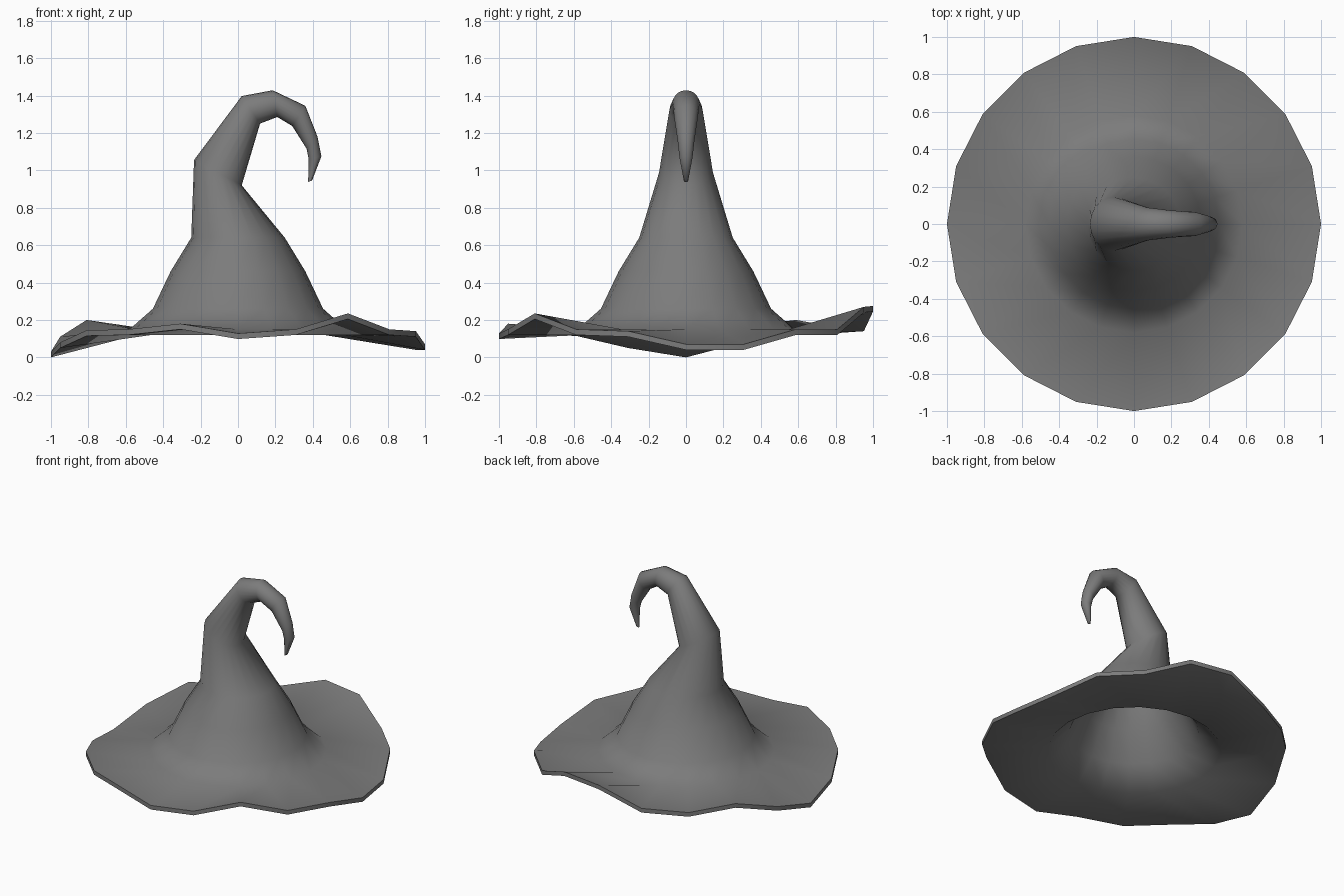
import bpy, bmesh, math

if "Cube" in bpy.data.objects:
    bpy.data.objects.remove(bpy.data.objects["Cube"])

N = 20
T = 0.03  # cloth thickness

# Wavy height of the brim's lower edge, one value per corner from +x
brim = [.04, .04, .12, .12, .24, .245, .14, .13, .17, .08,
        0, .05, .115, .12, .15, .098, .12, .205, .12, .11]

# Crown outline seen from the front: left (x, z) and right (x, z) of each ring
crown = [((-.58, .15), (.58, .15)), ((-.455, .26), (.455, .26)),
         ((-.36, .46), (.36, .46)), ((-.25, .64), (.25, .64)),
         ((-.235, 1.055), (.02, .92)), ((.02, 1.397), (.118, 1.25)),
         ((.185, 1.428), (.21, 1.285)), ((.36, 1.345), (.29, 1.237)),
         ((.425, 1.18), (.367, 1.115)), ((.446, 1.075), (.378, 1.06)),
         ((.396, .945), (.375, .938))]

bm = bmesh.new()


def brim_ring(dz):
    return [bm.verts.new((math.cos(math.tau * i / N), math.sin(math.tau * i / N), z + dz))
            for i, z in enumerate(brim)]


def crown_ring(left, right, inset=0, dz=0):
    (lx, lz), (rx, rz) = left, right
    cx, cz = (lx + rx) / 2, (lz + rz) / 2 + dz
    half = math.hypot(rx - lx, rz - lz) / 2
    k = (half - inset) / half
    ring = []
    for i in range(N):
        a = math.tau * i / N
        c = math.cos(a) * k
        ring.append(bm.verts.new((cx + c * (rx - lx) / 2, half * k * math.sin(a),
                                  cz + c * (rz - lz) / 2)))
    return ring


def bridge(r1, r2):
    for i in range(N):
        j = (i + 1) % N
        bm.faces.new((r1[i], r1[j], r2[j], r2[i]))


# Outer skin, from brim edge to tip
outer = [brim_ring(T)] + [crown_ring(l, r) for l, r in crown]
# Inner lining, from brim edge up into the bend
inner = [brim_ring(0), crown_ring(*crown[0], .012, -T)]
inner += [crown_ring(l, r, T) for l, r in crown[1:8]]
for rings in (outer, inner):
    for a, b in zip(rings, rings[1:]):
        bridge(a, b)
    bm.faces.new(rings[-1])
bridge(outer[0], inner[0])
bmesh.ops.recalc_face_normals(bm, faces=bm.faces)

mesh = bpy.data.meshes.new("pointed_hat")
bm.to_mesh(mesh)
bm.free()
hat = bpy.data.objects.new("pointed_hat", mesh)
bpy.context.collection.objects.link(hat)

# Dark grey felt
felt = bpy.data.materials.new("dark_felt")
felt.diffuse_color = (.2, .2, .2, 1)
felt.use_nodes = True
felt.node_tree.nodes["Principled BSDF"].inputs["Base Color"].default_value = felt.diffuse_color
mesh.materials.append(felt)

bpy.context.view_layer.objects.active = hat
hat.select_set(True)
bpy.ops.object.shade_smooth_by_angle(angle=math.radians(60))
